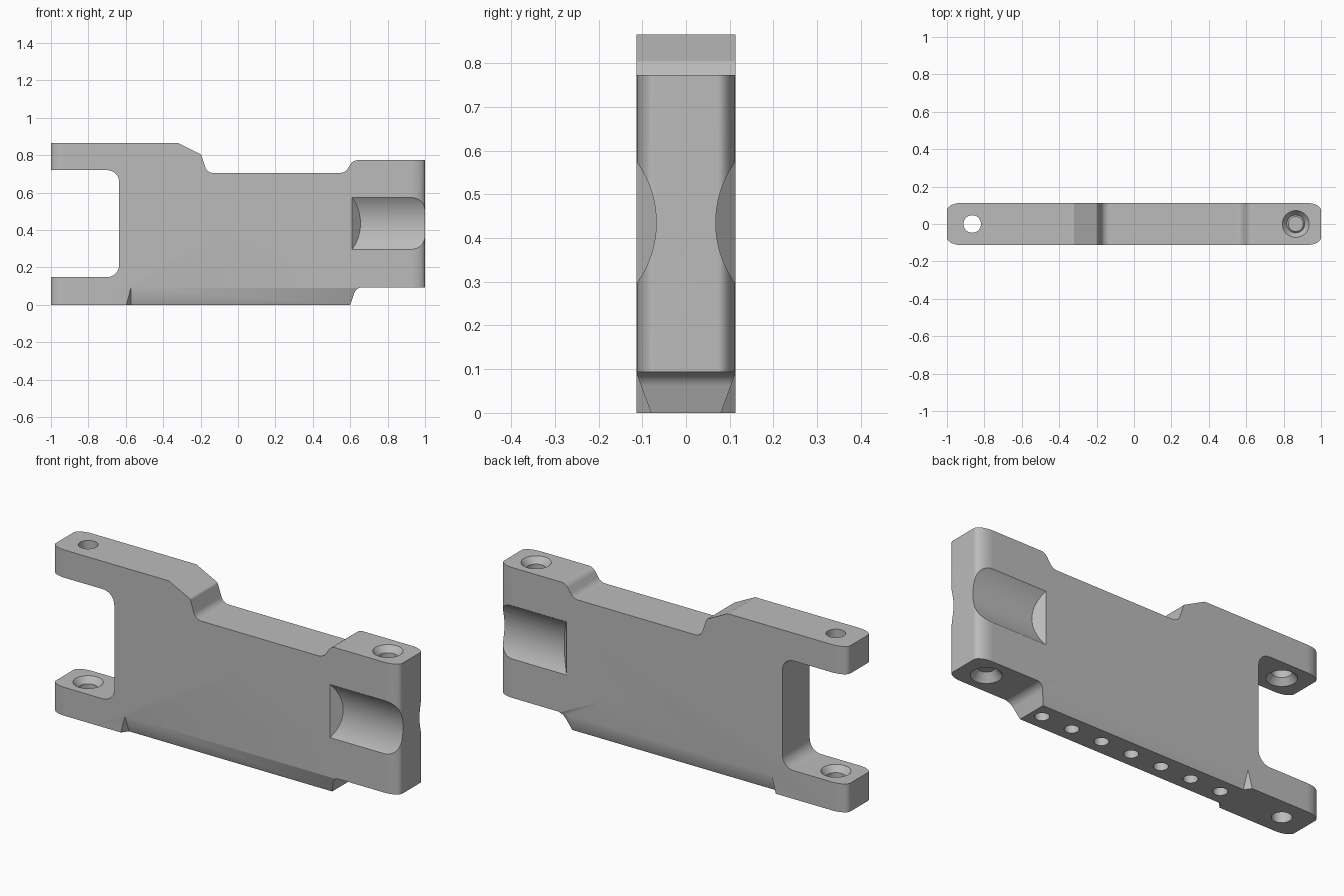
import bpy, bmesh, math
from mathutils import Vector, Matrix

if "Cube" in bpy.data.objects:
    bpy.data.objects.remove(bpy.data.objects["Cube"])

HALF = 0.113                      # half thickness of the plate

grey = bpy.data.materials.new("grey metal")
grey.diffuse_color = (0.5, 0.5, 0.5, 1)
grey.use_nodes = True
grey.node_tree.nodes["Principled BSDF"].inputs["Base Color"].default_value = grey.diffuse_color


def fillet(points, seg=8):
    """Round each (x, y, radius) corner of a closed outline."""
    out = []
    n = len(points)
    for i, (x, y, r) in enumerate(points):
        p = Vector((x, y))
        if r == 0:
            out.append(p)
            continue
        a = (Vector(points[i - 1][:2]) - p).normalized()
        b = (Vector(points[(i + 1) % n][:2]) - p).normalized()
        half = a.angle(b) / 2
        centre = p + (a + b).normalized() * r / math.sin(half)
        va = p + a * r / math.tan(half) - centre
        vb = p + b * r / math.tan(half) - centre
        sweep = va.angle_signed(vb)
        for k in range(seg + 1):
            out.append(centre + Matrix.Rotation(-sweep * k / seg, 2) @ va)
    return out


def new_object(name, bm):
    bmesh.ops.recalc_face_normals(bm, faces=bm.faces)
    me = bpy.data.meshes.new(name)
    bm.to_mesh(me)
    bm.free()
    me.materials.append(grey)
    ob = bpy.data.objects.new(name, me)
    bpy.context.collection.objects.link(ob)
    return ob


def prism(name, outline, to3d, lo, hi):
    """Extrude a 2D outline between lo and hi; to3d maps (u, v, depth) to a point."""
    bm = bmesh.new()
    ends = [[bm.verts.new(to3d(p[0], p[1], d)) for p in outline] for d in (lo, hi)]
    n = len(outline)
    for e in ends:
        bm.faces.new(e)
    for i in range(n):
        j = (i + 1) % n
        bm.faces.new((ends[0][i], ends[0][j], ends[1][j], ends[1][i]))
    return new_object(name, bm)


def cone(name, x, z0, z1, r0, r1, seg=32):
    bm = bmesh.new()
    bmesh.ops.create_cone(bm, cap_ends=True, segments=seg, radius1=r0, radius2=r1,
                          depth=z1 - z0,
                          matrix=Matrix.Translation((x, 0, (z0 + z1) / 2)))
    return new_object(name, bm)


def boolean(target, cutter, operation='DIFFERENCE'):
    bpy.context.view_layer.objects.active = target
    mod = target.modifiers.new("cut", 'BOOLEAN')
    mod.object, mod.operation, mod.solver = cutter, operation, 'EXACT'
    bpy.ops.object.modifier_apply(modifier=mod.name)
    bpy.data.objects.remove(cutter)


# Side profile of the plate with fork arms and stepped edges
profile = fillet([
    (-1, 0, 0), (0.6, 0, 0), (0.632, 0.093, 0.045), (1, 0.093, 0),
    (1, 0.773, 0), (0.615, 0.773, 0.045), (0.572, 0.705, 0.05),
    (-0.165, 0.705, 0.045), (-0.197, 0.803, 0.015), (-0.32, 0.865, 0),
    (-1, 0.865, 0), (-1, 0.72, 0), (-0.635, 0.72, 0.065),
    (-0.635, 0.148, 0.065), (-1, 0.148, 0)])
body = prism("bracket_body", profile, lambda u, v, d: (u, d, v), -HALF, HALF)

# Rounded vertical corners at both ends
plan = []
for cx, cy, start in ((1, 1, 0), (-1, 1, 90), (-1, -1, 180), (1, -1, 270)):
    for k in range(9):
        t = math.radians(start + 90 * k / 8)
        plan.append((cx * 0.92 + 0.08 * math.cos(t),
                     cy * (HALF - 0.04) + 0.04 * math.sin(t)))
boolean(body, prism("plan_cutter", plan, lambda u, v, d: (u, v, d), -0.1, 1), 'INTERSECT')

for s in (-1, 1):
    # Half-round groove in each side, with a slanted inner end
    ring = [(0.305 + 0.237 * math.cos(2 * math.pi * k / 96),
             0.435 + 0.237 * math.sin(2 * math.pi * k / 96)) for k in range(96)]
    boolean(body, prism("groove_cutter", ring,
                        lambda u, v, d: (d if d > 1 else d + HALF - u, s * u, v), 0.61, 1.1))

    # Bevel along the bottom edge, with an angled stop near the fork
    k = 0.033 / 0.09
    tri = [(HALF + 0.02 * k, 0.09 + 0.02), (HALF - 0.11 * k, -0.02), (HALF + 0.05, -0.02),
           (HALF + 0.05, 0.11)]

    def bevel_point(u, v, d):
        stop = -0.573 - 0.024 * (u - (HALF - (0.09 - v) * k)) / 0.033
        return (d if d > 0 else stop, s * u, v)
    boolean(body, prism("bevel_cutter", tri, bevel_point, -0.573, 0.7))

# Pin holes through the fork and the far end
for x in (-0.865, 0.865):
    boolean(body, cone("pin_cutter", x, -0.1, 1.0, 0.047, 0.047))

# Countersinks: (x, surface height, direction into the material)
for x, z, d in ((-0.865, 0.148, -1), (-0.865, 0.72, 1), (0.865, 0.773, -1), (0.865, 0.093, 1)):
    wide, narrow = 0.08, 0.04     # cone overshoots the surface on both ends
    a, b = z - d * 0.01, z + d * 0.04
    if d > 0:
        boolean(body, cone("sink_cutter", x, a, b, wide, narrow))
    else:
        boolean(body, cone("sink_cutter", x, b, a, narrow, wide))

# Row of blind holes along the bottom edge
for i in range(7):
    boolean(body, cone("bottom_hole_cutter", -0.505 + 0.174 * i, -0.1, 0.2, 0.034, 0.034, 24))

# Smooth rounded areas, keep flat faces flat
for o in bpy.context.selected_objects:
    o.select_set(False)
body.select_set(True)
bpy.context.view_layer.objects.active = body
bpy.ops.object.shade_smooth_by_angle(angle=math.radians(22))
body.modifiers.new("flat_faces", 'WEIGHTED_NORMAL').keep_sharp = True
